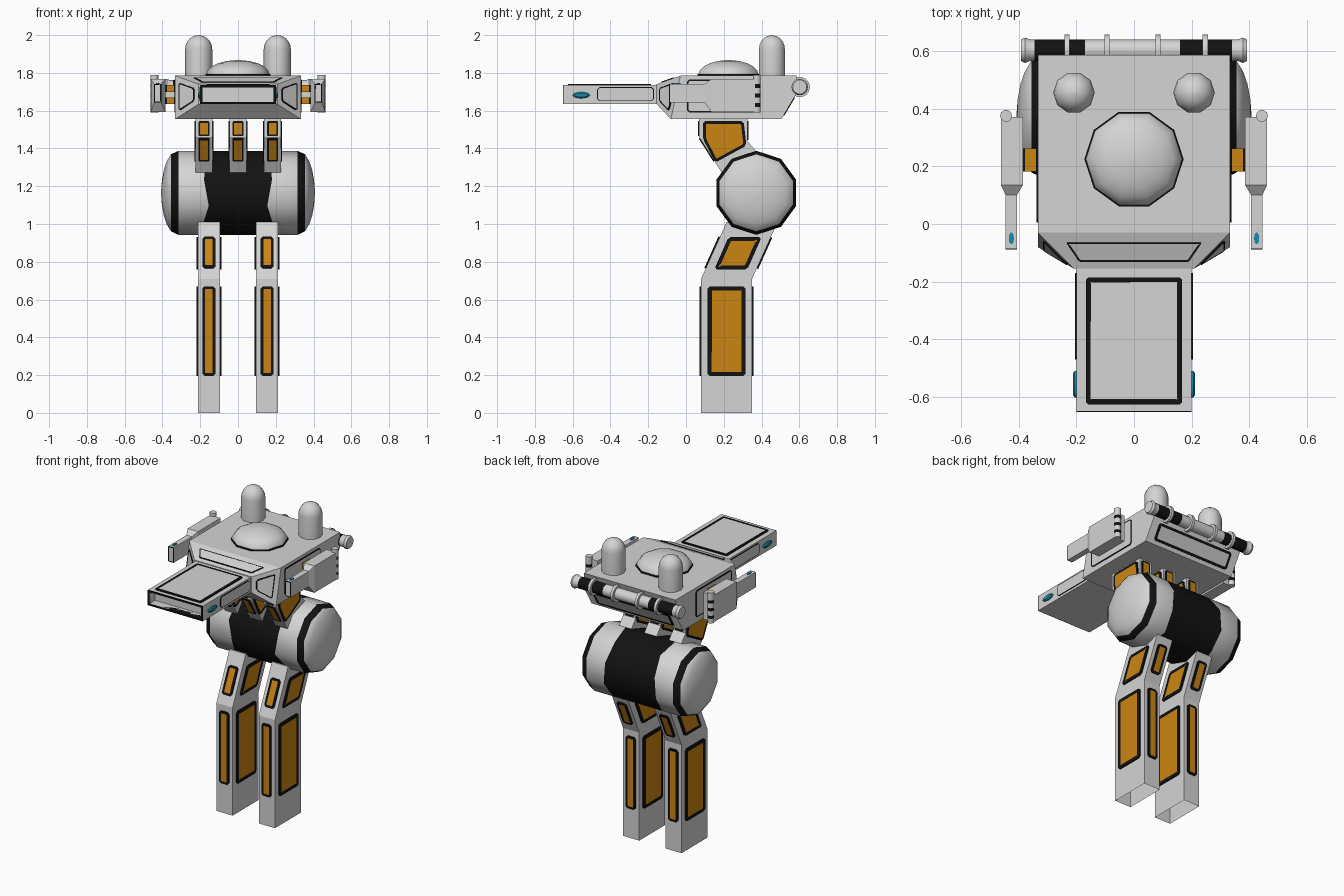
import bpy, bmesh, math
from mathutils import Vector as V

if "Cube" in bpy.data.objects:
    bpy.data.objects.remove(bpy.data.objects["Cube"])


def material(name, r, g, b):
    m = bpy.data.materials.new(name)
    m.diffuse_color = (r, g, b, 1)
    m.use_nodes = True
    m.node_tree.nodes["Principled BSDF"].inputs["Base Color"].default_value = m.diffuse_color
    return m


GREY = material("light grey", .66, .66, .66)
BLACK = material("black", .006, .006, .006)
ORANGE = material("orange", .6, .235, .006)
CYAN = material("cyan", .01, .26, .4)


def finish(name, bm, mats, smooth=0):
    me = bpy.data.meshes.new(name)
    bm.to_mesh(me)
    bm.free()
    for m in mats:
        me.materials.append(m)
    ob = bpy.data.objects.new(name, me)
    bpy.context.collection.objects.link(ob)
    if smooth:
        bpy.ops.object.select_all(action='DESELECT')
        ob.select_set(True)
        bpy.context.view_layer.objects.active = ob
        bpy.ops.object.shade_smooth_by_angle(angle=math.radians(smooth))
    return ob


def loft(name, rings, mats, segs=None, caps=(True, True), smooth=0):
    """Skin a list of point rings; segs gives the material index of each span."""
    bm = bmesh.new()
    vs = [[bm.verts.new(p) for p in r] for r in rings]
    n = len(rings[0])
    for k in range(len(vs) - 1):
        for i in range(n):
            j = (i + 1) % n
            f = bm.faces.new((vs[k][i], vs[k][j], vs[k + 1][j], vs[k + 1][i]))
            f.material_index = segs[k] if segs else 0
    for on, r, s in ((caps[0], vs[0], 0), (caps[1], vs[-1], -1)):
        if on:
            bm.faces.new(r).material_index = segs[s] if segs else 0
    bmesh.ops.recalc_face_normals(bm, faces=bm.faces)
    return finish(name, bm, mats, smooth)


def poly(c, ra, rb, n, axis, phase=0):
    out = []
    for i in range(n):
        a = math.radians(phase) + i * math.tau / n
        u, v = ra * math.cos(a), rb * math.sin(a)
        d = {'x': (0, u, v), 'y': (u, 0, v), 'z': (u, v, 0)}[axis]
        out.append(V(c) + V(d))
    return out


def rect_y(x0, x1, y, z0, z1):
    return [(x0, y, z0), (x1, y, z0), (x1, y, z1), (x0, y, z1)]


def panel(name, pts, out, inner, w=.015, t=.008, cut=.012, recess=0):
    """Raised plate with cut corners, a black rim and an inset coloured centre."""
    pts, out = [V(p) for p in pts], V(out)
    nrm = (pts[1] - pts[0]).cross(pts[2] - pts[1]).normalized()
    if nrm.dot(out) < 0:
        pts.reverse()
        nrm = -nrm
    ring = []
    for i, p in enumerate(pts):
        for q in (pts[i - 1], pts[(i + 1) % len(pts)]):
            ring.append(p + (q - p).normalized() * cut)
    bm = bmesh.new()
    b = [bm.verts.new(p) for p in ring]
    u = [bm.verts.new(p + nrm * t) for p in ring]
    for i in range(len(b)):
        j = (i + 1) % len(b)
        bm.faces.new((b[i], b[j], u[j], u[i]))
    f = bm.faces.new(u)
    bm.normal_update()
    bmesh.ops.inset_region(bm, faces=[f], thickness=w, use_even_offset=True)
    if recess:
        f = bmesh.ops.extrude_discrete_faces(bm, faces=[f])['faces'][0]
        bmesh.ops.translate(bm, verts=f.verts, vec=-nrm * recess)
        walls = bmesh.ops.create_vert  # walls are built as their own sleeve below
    f.material_index = 1
    return finish(name, bm, [BLACK, inner])


def shrink(pts, f):
    c = sum((V(p) for p in pts), V()) / len(pts)
    return [c + (V(p) - c) * f for p in pts]


# Legs: straight shin, thigh leaning back, open underneath
for s in (-1, 1):
    cx, h = s * .154, .059
    rings = [[(cx - h, a, z), (cx + h, a, z), (cx + h, b, z), (cx - h, b, z)]
             for a, b, z in ((.08, .35, 0), (.08, .35, .71), (.215, .485, 1.01))]
    loft("leg", rings, [GREY], caps=(False, True))
    lean = lambda y, z: y + (z - .71) * .45
    for y, d in ((.08, -1), (.35, 1)):
        for z0, z1, f in ((.195, .67, lambda y, z: y), (.765, .93, lean)):
            panel("leg_end_panel", [(cx - .035, f(y, z0), z0), (cx + .035, f(y, z0), z0),
                                    (cx + .035, f(y, z1), z1), (cx - .035, f(y, z1), z1)],
                  (0, d, 0), ORANGE)
    for d in (-1, 1):
        x = cx + d * h
        panel("shin_side_panel", [(x, .115, .195), (x, .315, .195), (x, .315, .67), (x, .115, .67)],
              (d, 0, 0), ORANGE, w=.022)
        panel("thigh_side_panel", [(x, .15, .76), (x, .325, .76), (x, .40, .93), (x, .225, .93)],
              (d, 0, 0), ORANGE, w=.02)

# Hip drum: ten-sided, uneven black middle band, black rims, domed ends
C = (.372, 1.165)
band = [.18, .17, .18, .155, .19, .195, .18, .19, .18, .165]
# vertex order starts at the top and runs toward the front


def drum(x, r):
    return poly((x, *C), r, r, 10, 'x', 90)


prof = [(.315, .2225), (.355, .204), (.378, .165), (.393, .12), (.403, .065), (.407, .01)]
wave = lambda s: [V((s * band[i], p.y, p.z)) for i, p in enumerate(drum(0, .2225))]
rings = [drum(-x, r) for x, r in reversed(prof)] + [wave(-1), wave(1)] + [drum(x, r) for x, r in prof]
loft("hip_drum", rings, [GREY, BLACK], [0, 0, 0, 0, 1, 0, 1, 0, 1, 0, 0, 0, 0], smooth=45)

# Three neck struts between drum and body
for cx in (-.18, 0, .183):
    pr = [(.07, 1.56), (.07, 1.46), (.19, 1.27), (.4, 1.35), (.325, 1.44), (.325, 1.56)]
    loft("neck_strut", [[(cx + d, y, z) for y, z in pr] for d in (-.045, .045)], [GREY])
    for y0, z0, y1, z1, d in ((.07, 1.465, .07, 1.545, -1), (.15, 1.333, .073, 1.455, -1),
                              (.325, 1.445, .325, 1.545, 1)):
        panel("strut_end_panel", [(cx - .03, y0, z0), (cx + .03, y0, z0), (cx + .03, y1, z1),
                                  (cx - .03, y1, z1)], (0, d, 0), ORANGE, w=.01, t=.006, cut=.006)
    for d in (-1, 1):
        x = cx + d * .045
        panel("strut_side_panel", [(x, .09, 1.545), (x, .09, 1.45), (x, .155, 1.325),
                                   (x, .32, 1.415), (x, .305, 1.545)], (d, 0, 0), ORANGE, t=.006)

# Body: tapered front, box, undercut back
W = .333


def section(x, yb, ym, yt, zb, zm, zt):
    return [(-x, yb, zb), (x, yb, zb), (x, ym, zm), (x, yt, zt), (-x, yt, zt), (-x, ym, zm)]


nose = section(.208, -.155, -.155, -.155, 1.635, 1.69, 1.74)
front = section(W, -.08, -.0505, -.03, 1.555, 1.69, 1.785)
back = section(W, .505, .585, .585, 1.555, 1.69, 1.785)
loft("body", [nose, front, back], [GREY])
panel("back_panel", [(-.28, .517, 1.575), (.28, .517, 1.575), (.28, .573, 1.67), (-.28, .573, 1.67)],
      (0, 1, -1), GREY, w=.016, t=.004)
panel("brow_panel", [(-.235, -.064, 1.773), (.235, -.064, 1.773), (.19, -.13, 1.749),
                     (-.19, -.13, 1.749)], (0, -1, 1), GREY, w=.007, t=.004, cut=.004)
for i, j, s in ((1, 3, 1), (0, 4, -1)):
    panel("cheek_panel", shrink([nose[i], front[i], front[j], nose[j]], .66), (s, -1, 0), GREY,
          w=.007, t=.006, cut=.01)
    panel("body_side_panel", [(s * W, .005, 1.59), (s * W, .375, 1.59), (s * W, .375, 1.765),
                              (s * W, .005, 1.765)], (s, 0, 0), GREY, w=.007, t=.004)

# Flat snout with hollow front, top plate and side lights
loft("snout", [rect_y(-.2, .2, y, 1.635, 1.735) for y in (-.648, -.12)], [GREY], caps=(False, True))
loft("snout_inner", [rect_y(-.188, .188, y, 1.647, 1.723) for y in (-.65, -.58)], [GREY],
     caps=(False, True))
panel("snout_rim", rect_y(-.2, .2, -.648, 1.635, 1.735), (0, -1, 0), GREY, w=.012, t=.004,
      cut=.001, recess=.06)
panel("snout_top_panel", [(-.167, -.625, 1.735), (.167, -.625, 1.735), (.167, -.185, 1.735),
                          (-.167, -.185, 1.735)], (0, 0, 1), GREY, w=.018, t=.006, cut=.008)
for s in (-1, 1):
    panel("snout_side_panel", [(s * .2, -.47, 1.65), (s * .2, -.17, 1.65), (s * .2, -.17, 1.725),
                               (s * .2, -.47, 1.725)], (s, 0, 0), GREY, w=.004, t=.004)
    loft("snout_light", [poly((s * x, -.555, 1.682), a, b, 12, 'x')
                         for x, a, b in ((.195, .046, .017), (.206, .046, .017), (.212, .036, .01))], [CYAN])

# Low dome and two tall capsule domes on the roof
dome = lambda c, r, h, n, z: [poly((*c, z + h * math.sin(a)), r * math.cos(a), r * math.cos(a), n, 'z')
                              for a in (0, .3, .6, .9, 1.2, 1.52)]
loft("dome_base_ring", [poly((0, .225, z), .172, .172, 10, 'z') for z in (1.78, 1.794)], [BLACK])
loft("roof_dome", dome((0, .225), .168, .078, 10, 1.79), [GREY], smooth=45)
for s in (-1, 1):
    c = (s * .208, .455)
    loft("roof_capsule", [poly((*c, 1.78), .072, .072, 10, 'z')] + dome(c, .072, .075, 10, 1.925),
         [GREY], smooth=45)

# Rear cross tube with black sleeves and clips
T = (.602, 1.725)
tube = [(-.392, .037), (-.377, .044), (-.36, .037), (-.345, .037), (-.17, .037), (.16, .037),
        (.34, .037), (.36, .037), (.377, .044), (.392, .037)]
loft("rear_tube", [poly((x, *T), r, r, 14, 'x') for x, r in tube], [GREY, BLACK],
     [0, 0, 0, 1, 0, 1, 0, 0, 0], smooth=40)
for x in (-.232, -.094, .083, .247):
    loft("tube_clip", [poly((x + d, *T), .054, .054, 14, 'x') for d in (-.009, .009)], [GREY], smooth=40)

# Side guns on orange connectors
for s in (-1, 1):
    a, b = sorted((s * .385, s * .461))
    c, d = sorted((s * .406, s * .445))
    loft("gun", [rect_y(c, d, -.085, 1.642, 1.742), rect_y(c, d, .10, 1.642, 1.742),
                 rect_y(a, b, .135, 1.592, 1.768), rect_y(a, b, .37, 1.592, 1.768)], [GREY])
    panel("muzzle_rim", rect_y(c, d, -.085, 1.642, 1.742), (0, -1, 0), GREY, w=.006, t=.004, cut=.002)
    loft("gun_light", [poly((s * .425, -.05, z), .009, .021, 10, 'z') for z in (1.74, 1.747)], [CYAN])
    loft("gun_rear_pin", [poly((s * .443, .375, z), .021, .021, 10, 'z')
                          for z in (1.59, 1.62, 1.64, 1.67, 1.69, 1.72, 1.74, 1.765, 1.79)],
         [GREY, BLACK], [0, 1, 0, 1, 0, 1, 0, 0], smooth=40)
    for z0, z1 in ((1.635, 1.67), (1.7, 1.735)):
        loft("gun_connector", [[(s * x, y, z) for y, z in ((.182, z0), (.262, z0), (.262, z1), (.182, z1))]
                               for x in (.33, .34, .377, .388)], [ORANGE, BLACK], [1, 0, 1])
    loft("connector_core", [[(s * x, y, z) for y, z in ((.195, 1.65), (.25, 1.65), (.25, 1.72), (.195, 1.72))]
                            for x in (.33, .388)], [GREY])
